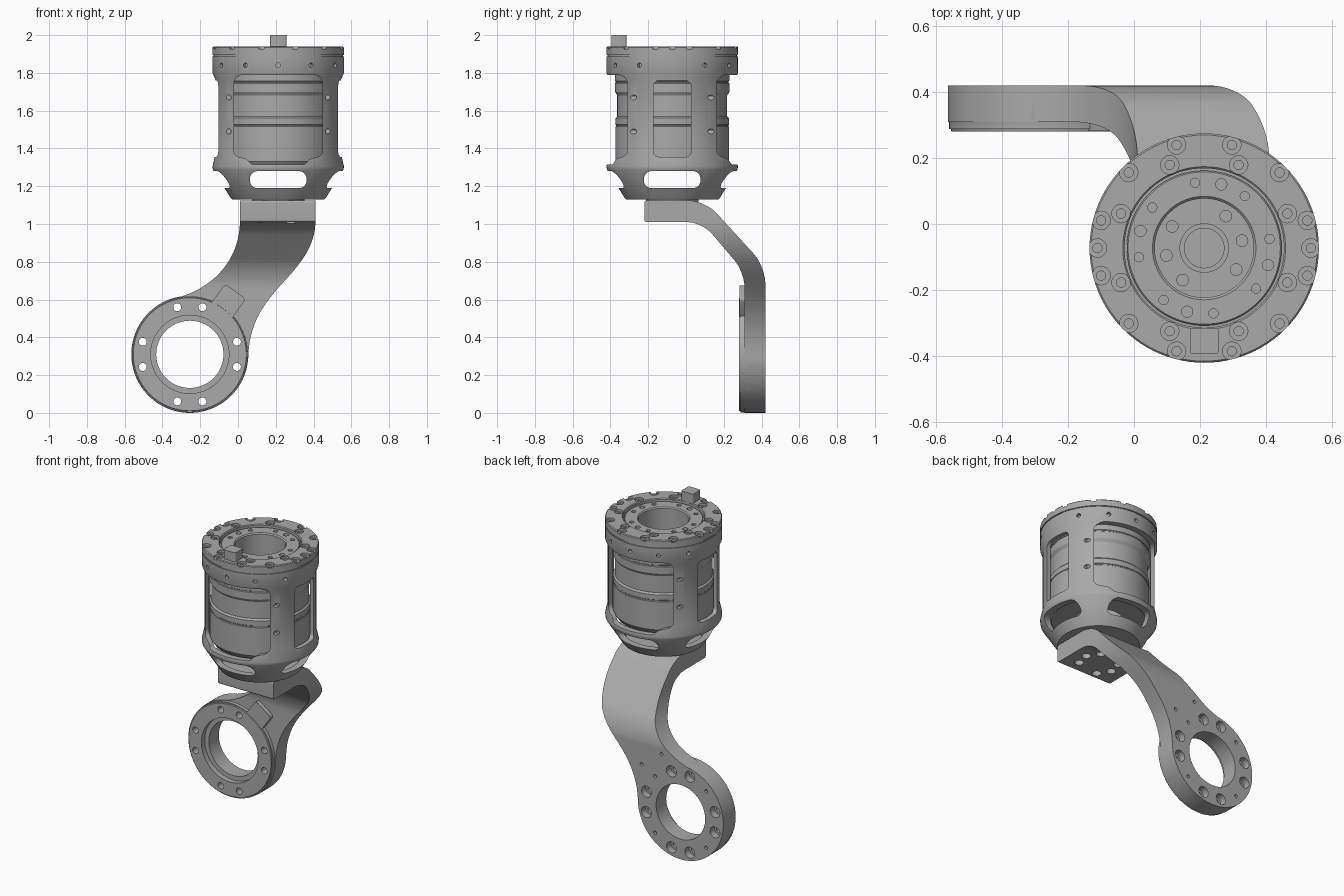
import bpy, bmesh
from math import sin, cos, pi, radians
from mathutils import Vector, Matrix
from mathutils.geometry import interpolate_bezier

cube = bpy.data.objects.get("Cube")
if cube:
    bpy.data.objects.remove(cube, do_unlink=True)

steel = bpy.data.materials.new("machined_grey")
steel.use_nodes = True
GREY = (0.40, 0.40, 0.40, 1)
steel.diffuse_color = GREY
steel.node_tree.nodes["Principled BSDF"].inputs["Base Color"].default_value = GREY

DX, DY = 0.213, -0.073      # drum axis
RX, RZ = -0.255, 0.31       # ring centre
parts = []


def finish(name, bm, keep=True):
    bmesh.ops.recalc_face_normals(bm, faces=bm.faces[:])
    me = bpy.data.meshes.new(name)
    bm.to_mesh(me)
    bm.free()
    ob = bpy.data.objects.new(name, me)
    bpy.context.scene.collection.objects.link(ob)
    me.materials.append(steel)
    if keep:
        parts.append(ob)
    return ob


def boolean(ob, bm, mode='DIFFERENCE'):
    tool = finish("cutter", bm, keep=False)
    tool.hide_render = True
    mod = ob.modifiers.new("cut", 'BOOLEAN')
    mod.operation, mod.solver, mod.object = mode, 'EXACT', tool
    bpy.context.view_layer.update()
    dg = bpy.context.evaluated_depsgraph_get()
    new = bpy.data.meshes.new_from_object(ob.evaluated_get(dg))
    ob.modifiers.clear()
    ob.data = new
    bpy.data.objects.remove(tool, do_unlink=True)


def cyl(bm, a, b, r, r2=None, seg=24):
    a, b = Vector(a), Vector(b)
    d = b - a
    m = Matrix.Translation((a + b) / 2) @ d.to_track_quat('Z', 'Y').to_matrix().to_4x4()
    bmesh.ops.create_cone(bm, cap_ends=True, segments=seg, radius1=r,
                          radius2=r if r2 is None else r2, depth=d.length, matrix=m)


def prism(bm, pts, vec):
    f = bm.faces.new([bm.verts.new(p) for p in pts])
    ext = bmesh.ops.extrude_face_region(bm, geom=[f])
    vs = [g for g in ext["geom"] if isinstance(g, bmesh.types.BMVert)]
    bmesh.ops.translate(bm, verts=vs, vec=vec)


def rounded(pts, n=6):
    """Round the corners of an outline of (u, v, radius) points."""
    out = []
    for i, (u, v, r) in enumerate(pts):
        p = Vector((u, v))
        if not r:
            out.append(p)
            continue
        q = [Vector(pts[j % len(pts)][:2]) for j in (i - 1, i + 1)]
        a, b = [p + (k - p).normalized() * r for k in q]
        out += interpolate_bezier(a, a.lerp(p, 0.55), b.lerp(p, 0.55), b, n)
    return [(p[0], p[1]) for p in out]


def lathe(name, prof, seg=96):
    bm = bmesh.new()
    rings = [[bm.verts.new((DX + r * cos(2 * pi * k / seg), DY + r * sin(2 * pi * k / seg), z))
              for r, z in prof] for k in range(seg)]
    n = len(prof)
    for k in range(seg):
        a, b = rings[k], rings[(k + 1) % seg]
        for i in range(n):
            j = (i + 1) % n
            if prof[i][0] + prof[j][0] > 0:
                bm.faces.new((a[i], b[i], b[j], a[j]))
    bmesh.ops.remove_doubles(bm, verts=bm.verts[:], dist=1e-5)
    return finish(name, bm)


def polar(r, deg, z):
    return Vector((DX + r * cos(radians(deg)), DY + r * sin(radians(deg)), z))


def holes(bm, r, angles, z0, z1, size):
    for a in angles:
        cyl(bm, polar(r, a, z0), polar(r, a, z1), size, seg=20)


def around(deg, r):
    """Point (x, z) about the clamp ring centre."""
    return RX + r * cos(radians(deg)), RZ + r * sin(radians(deg))


# Cage: turned shell with floor and conical base
cage = lathe("drum_cage", [
    (0, 1.13), (0.245, 1.13), (0.253, 1.14), (0.346, 1.288), (0.348, 1.305), (0.333, 1.37),
    (0.333, 1.765), (0.348, 1.80), (0.348, 1.887), (0.307, 1.887), (0.307, 1.29),
    (0.225, 1.165), (0, 1.165)])

# Wide windows front and back, narrow ones at the sides, slots in the cone
half = [(0.145, 1.315, .015), (0.165, 1.345, .015), (0.235, 1.36, .03),
        (0.235, 1.79, .05)]
wide = rounded(half + [(-u, v, r) for u, v, r in reversed(half)])
narrow = rounded([(u, v, .03) for u, v in ((-.1, 1.355), (.1, 1.355), (.1, 1.76), (-.1, 1.76))])
slot = rounded([(u, v, .04) for u, v in ((-.15, 1.19), (.15, 1.19), (.15, 1.28), (-.15, 1.28))])
bm = bmesh.new()
prism(bm, [(DX + u, DY - .5, v) for u, v in wide], (0, 1, 0))
boolean(cage, bm)
for outline in (narrow, slot):
    bm = bmesh.new()
    prism(bm, [(DX - .5, DY + u, v) for u, v in outline], (1, 0, 0))
    boolean(cage, bm)
bm = bmesh.new()
prism(bm, [(DX + u, DY - .5, v) for u, v in slot], (0, 1, 0))
boolean(cage, bm)

# Radial screw holes in the band and pillar holes beside the wide windows
bm = bmesh.new()
for k in range(12):
    if k % 6:
        cyl(bm, polar(0.325, 30 * k, 1.84), polar(0.37, 30 * k, 1.84), 0.013, seg=16)
for s in (-1, 1):
    for t in (-1, 1):
        for z in (1.49, 1.67):
            cyl(bm, (DX + s * .262, DY + t * .19, z), (DX + s * .262, DY + t * .3, z), 0.013, seg=16)
boolean(cage, bm)

# Lid with counterbored screws
lid = lathe("drum_lid", [
    (0.242, 1.885), (0.342, 1.885), (0.342, 1.894), (0.348, 1.896), (0.348, 1.935),
    (0.343, 1.94), (0.247, 1.94), (0.242, 1.935)])
outer = [15 + 30 * k for k in range(12)] + [0, 180]
inner = [22.5 + 45 * k for k in range(8)]
for size, z in ((0.028, 1.926), (0.014, 1.91)):
    bm = bmesh.new()
    holes(bm, 0.324, outer, z, 1.96, size)
    holes(bm, 0.273, inner, z, 1.96, size)
    boolean(lid, bm)

# Hollow motor inside the cage
motor = lathe("motor_body", [
    (0.15, 1.30), (0.28, 1.30), (0.301, 1.33), (0.301, 1.515), (0.298, 1.518), (0.298, 1.524),
    (0.301, 1.527), (0.301, 1.56), (0.291, 1.57), (0.291, 1.68), (0.303, 1.70), (0.303, 1.745),
    (0.299, 1.748), (0.299, 1.754), (0.303, 1.757), (0.303, 1.88), (0.242, 1.905),
    (0.235, 1.905), (0.235, 1.922), (0.231, 1.926), (0.157, 1.926), (0.15, 1.919)])
bm = bmesh.new()
for base in (75, -15, -105, 165):
    holes(bm, 0.2, [base], 1.91, 1.95, 0.017)
    holes(bm, 0.2, [base - 23, base + 23], 1.915, 1.95, 0.014)
boolean(motor, bm)

# Floor hub and its bolts
lathe("floor_hub", [(0.06, 1.16), (0.075, 1.16), (0.075, 1.178), (0.06, 1.178)], 48)
bolt_angles = [11 + b + s for b in (0, 180) for s in (-45, 0, 45)]
bm = bmesh.new()
holes(bm, 0.117, bolt_angles, 1.16, 1.18, 0.019)
finish("floor_bolts", bm)

# Locating key on the lid
bm = bmesh.new()
key = rounded([(u, v, .01) for u, v in ((.17, -.395), (.257, -.395), (.257, -.315), (.17, -.315))], 4)
prism(bm, [(u, v, 1.93) for u, v in key], (0, 0, 0.07))
finish("locating_key", bm)

# Coupling between drum and arm
lathe("coupling_disc", [(0, 1.10), (0.14, 1.10), (0.14, 1.14), (0, 1.14)], 64)

# Arm: bent side profile intersected with the curved front outline
bm = bmesh.new()
side = rounded([(-.22, 1.125, .012), (.10, 1.125, .09), (.42, .775, .09), (.42, -.05, 0),
                (.31, -.05, 0), (.31, .745, .08), (.085, 1.01, .08), (-.22, 1.01, .012)], 10)
prism(bm, [(-.8, u, v) for u, v in side], (1.6, 0, 0))
arm = finish("curved_arm", bm)
v2 = lambda *c: [Vector(p) for p in c]
left = interpolate_bezier(*v2((.01, 1.0), (0, .78), (-.16, .66), around(98, .31)), 24)
right = interpolate_bezier(*v2(around(0, .31), (.07, .66), (.39, .72), (.41, 1.0)), 28)
arc = [around(a, .31) for a in range(102, 358, 4)]
front = [(.01, 1.2)] + [tuple(p) for p in left] + arc + [tuple(p) for p in right] + [(.41, 1.2)]
bm = bmesh.new()
prism(bm, [(p[0], -.6, p[1]) for p in front], (0, 1.2, 0))
boolean(arm, bm, 'INTERSECT')

# Raised clamp ring face and square pad
bm = bmesh.new()
cyl(bm, (RX, .36, RZ), (RX, .288, RZ), .307, seg=96)
boolean(arm, bm, 'UNION')
bm = bmesh.new()
cyl(bm, (RX, .32, RZ), (RX, .28, RZ), .31, .299, seg=90)
boolean(arm, bm, 'UNION')
bm = bmesh.new()
out, across = Vector((cos(radians(54)), 0, sin(radians(54)))), Vector((-sin(radians(54)), 0, cos(radians(54))))
pad = rounded([(.24, -.068, 0), (.412, -.068, .02), (.412, .068, .02), (.24, .068, 0)])
prism(bm, [Vector((RX, .282, RZ)) + out * u + across * v for u, v in pad], (0, .07, 0))
boolean(arm, bm, 'UNION')

# Ring bore, bolt holes and bracket holes
ring_angles = [90 * k + s for k in range(4) for s in (-15, 15)]


def ring_holes(bm, r, angles, y0, y1, size):
    for a in angles:
        x, z = around(a, r)
        cyl(bm, (x, y0, z), (x, y1, z), size, seg=20)


bm = bmesh.new()
cyl(bm, (RX, .2, RZ), (RX, .5, RZ), .178, seg=80)
ring_holes(bm, .258, ring_angles, .2, .5, .021)
ring_holes(bm, .262, [45, 135, 225, 315], .40, .45, .011)
ring_holes(bm, .37, [40, 68], .40, .45, .011)
holes(bm, 0.117, bolt_angles, 0.98, 1.05, 0.028)
boolean(arm, bm)
bm = bmesh.new()
cyl(bm, (RX, .25, RZ), (RX, .315, RZ), .207, seg=72)
ring_holes(bm, .258, ring_angles, .375, .45, .036)
boolean(arm, bm)

# Smooth turned surfaces, keep machined edges sharp
bpy.ops.object.select_all(action='DESELECT')
for ob in parts:
    ob.select_set(True)
bpy.context.view_layer.objects.active = parts[0]
bpy.ops.object.shade_smooth_by_angle(angle=radians(30))
